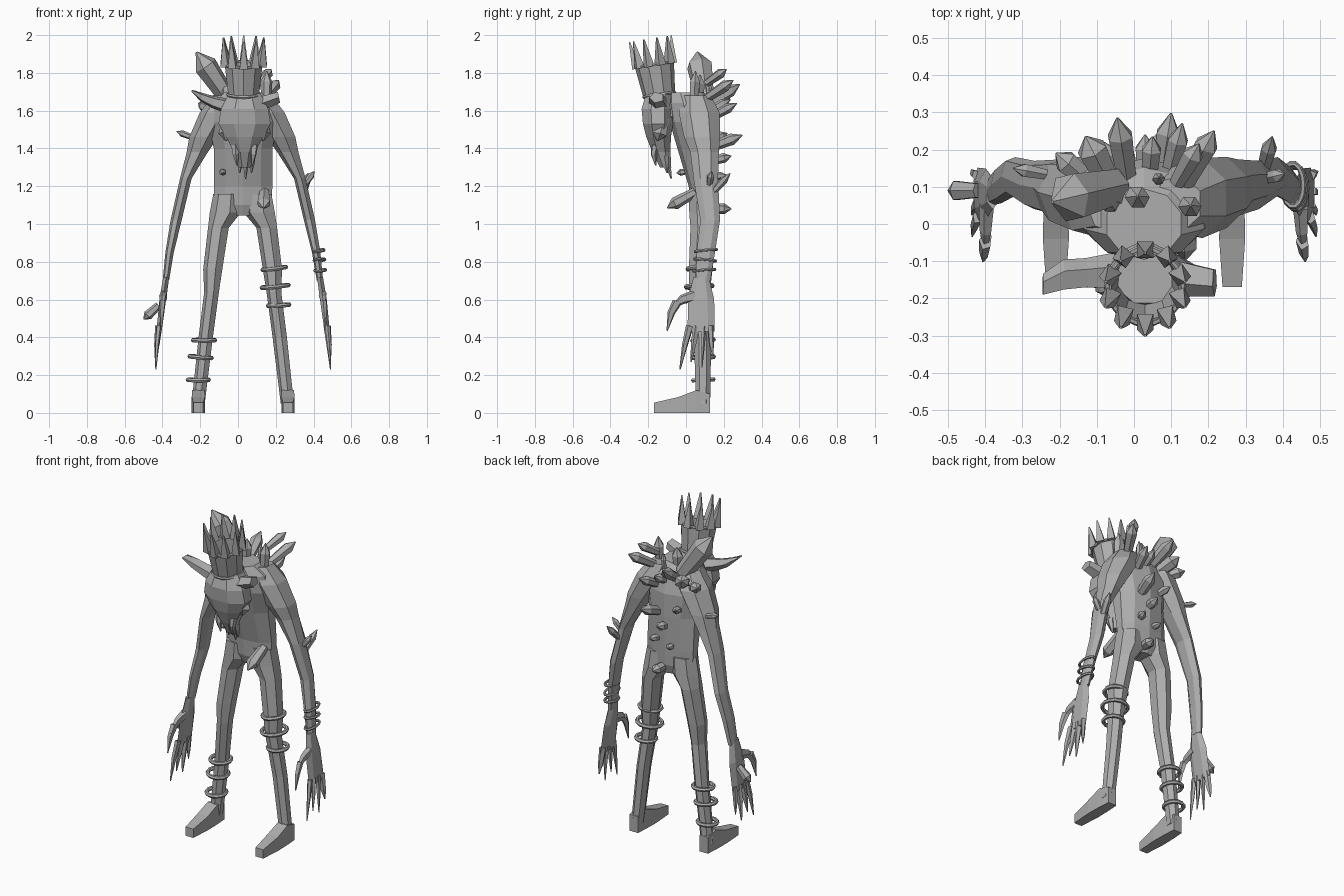
import bpy, bmesh, math
from mathutils import Vector, Matrix, Quaternion

MID = 0.027  # symmetry plane of the body

mat = bpy.data.materials.new("stone grey")
mat.diffuse_color = (0.42, 0.42, 0.42, 1)


def finish(name, bm):
    bmesh.ops.remove_doubles(bm, verts=bm.verts, dist=0.0005)
    bmesh.ops.recalc_face_normals(bm, faces=bm.faces)
    me = bpy.data.meshes.new(name)
    bm.to_mesh(me)
    bm.free()
    me.materials.append(mat)
    ob = bpy.data.objects.new(name, me)
    bpy.context.collection.objects.link(ob)
    return ob


def loft(name, rings, n=6, direction=None, caps=True):
    """Skin elliptical rings (x, y, z, ra, rb); horizontal unless a direction is given."""
    q = Vector(direction).to_track_quat('Z', 'Y') if direction else Quaternion()
    bm = bmesh.new()
    k = 1 / math.cos(math.pi / n)
    loops = []
    for x, y, z, ra, rb in rings:
        loop = []
        for i in range(n):
            a = math.tau * (i + 0.5) / n
            p = q @ Vector((ra * k * math.cos(a), rb * k * math.sin(a), 0))
            loop.append(bm.verts.new(p + Vector((x, y, z))))
        loops.append(loop)
    for a, b in zip(loops, loops[1:]):
        for i in range(n):
            j = (i + 1) % n
            bm.faces.new((a[i], a[j], b[j], b[i]))
    if caps:
        bm.faces.new(loops[0][::-1])
        bm.faces.new(loops[-1])
    return finish(name, bm)


def spike(name, pts, r, n=5, flat=1.0):
    """Tapering claw through three points."""
    d = Vector(pts[2]) - Vector(pts[0])
    rs = (r, r * 0.75, 0.003)
    return loft(name, [(*p, s * flat, s) for p, s in zip(pts, rs)], n, d)


def crystal(name, base, tip, r):
    a, b = Vector(base), Vector(tip)
    rings = [(*a.lerp(b, t), r * s, r * s * 0.9)
             for t, s in ((0, 0.75), (0.72, 1), (1, 0.08))]
    return loft(name, rings, 6, b - a)


def bangle(name, c, rx, ry, minor, tilt=(0, 0)):
    bpy.ops.mesh.primitive_torus_add(major_segments=14, minor_segments=6,
                                     major_radius=1, minor_radius=0.1)
    ob = bpy.context.object
    ob.name = name
    for v in ob.data.vertices:  # keep the tube round on an elliptical path
        a = math.atan2(v.co.y, v.co.x)
        o = (math.hypot(v.co.x, v.co.y) - 1) * minor * 10
        v.co = ((rx + o) * math.cos(a), (ry + o) * math.sin(a), v.co.z * minor * 10)
    ob.location = c
    ob.rotation_euler = (tilt[0], tilt[1], 0)
    ob.data.materials.append(mat)


# torso and neck
loft("torso", [(MID, .095, 1.045, .06, .05), (MID, .093, 1.1, .15, .066),
               (MID, .09, 1.2, .155, .072), (MID, .065, 1.4, .155, .105),
               (MID, .045, 1.54, .185, .125), (MID, .025, 1.64, .16, .12),
               (MID, .0, 1.695, .1, .09)], 10)
loft("neck", [(MID, .03, 1.6, .09, .08), (.035, -.13, 1.6, .075, .07)], 8, (0, -1, 0))

# limbs, mirrored about the body plane
for s, side in ((-1, "left"), (1, "right")):
    def X(u):
        return MID + s * u

    loft(side + "_leg", [(X(u), y, z, rx, ry) for u, y, z, rx, ry in (
        (.08, .09, 1.16, .07, .068), (.09, .093, 1.06, .078, .07), (.128, .095, .98, .052, .066),
        (.158, .078, .76, .048, .058), (.165, .072, .64, .037, .05),
        (.196, .088, .4, .036, .042), (.236, .09, .05, .033, .035))], 7)
    loft(side + "_foot", [(X(.237), y, z, rx, z) for y, z, rx in (
        (.128, .05, .028), (.055, .06, .033), (-.04, .042, .035), (-.17, .027, .026))],
        4, (0, -1, 0))
    loft(side + "_arm", [(X(u), y, z, rx, ry) for u, y, z, rx, ry in (
        (.09, .055, 1.68, .06, .07), (.135, .07, 1.59, .085, .1),
        (.205, .085, 1.46, .072, .088), (.24, .098, 1.38, .053, .07),
        (.302, .105, 1.24, .029, .06), (.353, .128, 1.02, .028, .048),
        (.388, .105, .85, .021, .045), (.408, .09, .7, .016, .036))], 7)
    loft(side + "_palm", [(X(u), .08, z, rx, ry) for u, z, rx, ry in (
        (.407, .72, .016, .035), (.425, .6, .018, .06), (.448, .43, .011, .062))], 6)
    # four fingers fan out from the palm edge
    for i, zt in enumerate((.23, .27, .24, .3)):
        yb, yt = .02 + .036 * i, -.032 + .058 * i
        spike(f"{side}_finger_{i + 1}", ((X(.446), yb, .46), (X(.456), (yb + yt) / 2, .36),
                                         (X(.462), yt, zt)), .017, 5, .7)
    spike(side + "_thumb_base", ((X(.422), .05, .62), (X(.425), -.02, .6),
                                 (X(.428), -.085, .55)), .028, 5, .65)
    spike(side + "_thumb_tip", ((X(.426), -.045, .59), (X(.43), -.078, .53),
                                (X(.433), -.1, .435)), .022, 5, .65)

# beast skull hanging forward, with horns, cheeks and teeth
HX = .035
loft("skull", [(HX, -.14, 1.69, .085, .072), (HX, -.15, 1.61, .125, .085),
               (HX, -.148, 1.53, .138, .08), (HX, -.145, 1.46, .098, .065),
               (HX, -.13, 1.38, .055, .048), (HX, -.108, 1.3, .032, .03)], 8)
for s, side in ((-1, "left"), (1, "right")):
    crystal(side + "_cheek", (HX + s * .08, -.12, 1.56), (HX + s * .1, -.15, 1.44), .04)
    spike(side + "_tusk", ((HX + s * .05, -.16, 1.42), (HX + s * .047, -.17, 1.37),
                           (HX + s * .04, -.16, 1.31)), .018)
for i in (-1, 0, 1):
    x, y, z = .04 + .031 * i, -.078 - .022 * abs(i), 1.24 + .03 * abs(i)
    spike(f"tooth_{i + 2}", ((x, -.115, 1.36), (x, (y - .115) / 2, 1.32), (x, y, z)), .018)
loft("left_horn", [(-.04, -.13, 1.62, .045, .035), (-.13, -.135, 1.645, .035, .027),
                   (-.19, -.14, 1.67, .036, .02), (-.245, -.165, 1.705, .025, .005)],
     5, (-1, 0, .2))
loft("right_horn", [(.1, -.14, 1.63, .045, .033), (.217, -.155, 1.67, .032, .025)],
     5, (1, 0, .2))

# tall crown: flared open bucket with slim points on the rim
tilt = math.radians(9)
crown_mat = Matrix.Translation((.03, -.142, 1.685)) @ Matrix.Rotation(tilt, 4, 'X')
N = 10
crown = loft("crown", [(0, 0, -.01, .08, .08), (0, 0, .165, .1, .1)], N, caps=False)
crown.matrix_world = crown_mat
mod = crown.modifiers.new("thickness", 'SOLIDIFY')
mod.thickness = .01
for i in range(N):
    a = math.tau * (i + .5) / N
    pts = [crown_mat @ Vector((r * math.cos(a), r * math.sin(a), z))
           for r, z in ((.098, .155), (.102, .2), (.112, .3))]
    spike(f"crown_point_{i + 1}", pts, .022, 4)
for name, z, r in (("crown_lower_band", .0, .084), ("crown_upper_band", .16, .102)):
    bangle(name, crown_mat @ Vector((0, 0, z)), r, r, .009, (tilt, 0))

# bangles on one arm and both legs
for i, z in enumerate((.86, .81, .755)):
    bangle(f"arm_bangle_{i + 1}", (.427 + .004 * i, .105 - .004 * i, z),
           .029, .058, .008, (.09 * (-1) ** i, -.08))
for i, (x, y, z, r, t) in enumerate((
        (.192, .07, .765, .062, -.12), (.197, .07, .67, .071, -.1), (.215, .078, .57, .056, -.05),
        (-.18, .09, .385, .058, 0), (-.198, .09, .295, .058, .08), (-.21, .092, .175, .055, 0))):
    bangle(f"leg_bangle_{i + 1}", (x, y, z), r, r, .012, (0.05, t))

# back crystals fan out of the spine: tip and radius, root follows from the tip
for i, (x, y, z, r) in enumerate((
        (-.045, .285, 1.74, .032), (.1, .298, 1.47, .03), (.05, .235, 1.66, .025),
        (.215, .25, 1.76, .03), (.175, .215, 1.82, .026), (-.13, .235, 1.68, .038),
        (-.21, .19, 1.64, .03), (.13, .27, 1.64, .026), (-.08, .22, 1.48, .022),
        (.03, .24, 1.36, .025), (.1, .215, 1.26, .02), (-.02, .21, 1.23, .018),
        (.06, .24, 1.08, .028))):
    lift = (y - .12) * (z - 1.1) * 1.1
    crystal(f"back_crystal_{i + 1}", (x * .6 + .01, .11, z - lift), (x, y, z), r)

# shoulder crystals stand upright: tip, radius, length
for i, (x, y, z, r, h) in enumerate((
        (.152, .05, 1.81, .028, .2), (-.065, .06, 1.75, .025, .15),
        (.01, .075, 1.79, .03, .17), (.068, .125, 1.76, .015, .14))):
    crystal(f"shoulder_crystal_{i + 1}", (x - .005, y - .01, z - h), (x, y, z), r)
crystal("great_shoulder_crystal", (-.05, .1, 1.66), (-.22, .06, 1.91), .06)

# single crystals on belly, arms and hand
crystal("belly_crystal", (.14, .05, 1.17), (.135, -.1, 1.085), .032)
crystal("chest_crystal", (-.08, .02, 1.28), (-.08, -.05, 1.27), .017)
crystal("left_arm_crystal", (-.22, .13, 1.45), (-.325, .15, 1.49), .017)
crystal("right_elbow_crystal", (.34, .12, 1.14), (.372, .235, 1.27), .02)
crystal("right_arm_crystal", (.34, .12, 1.19), (.405, .135, 1.28), .017)
crystal("left_hand_crystal", (-.42, .09, .57), (-.5, .09, .495), .025)
